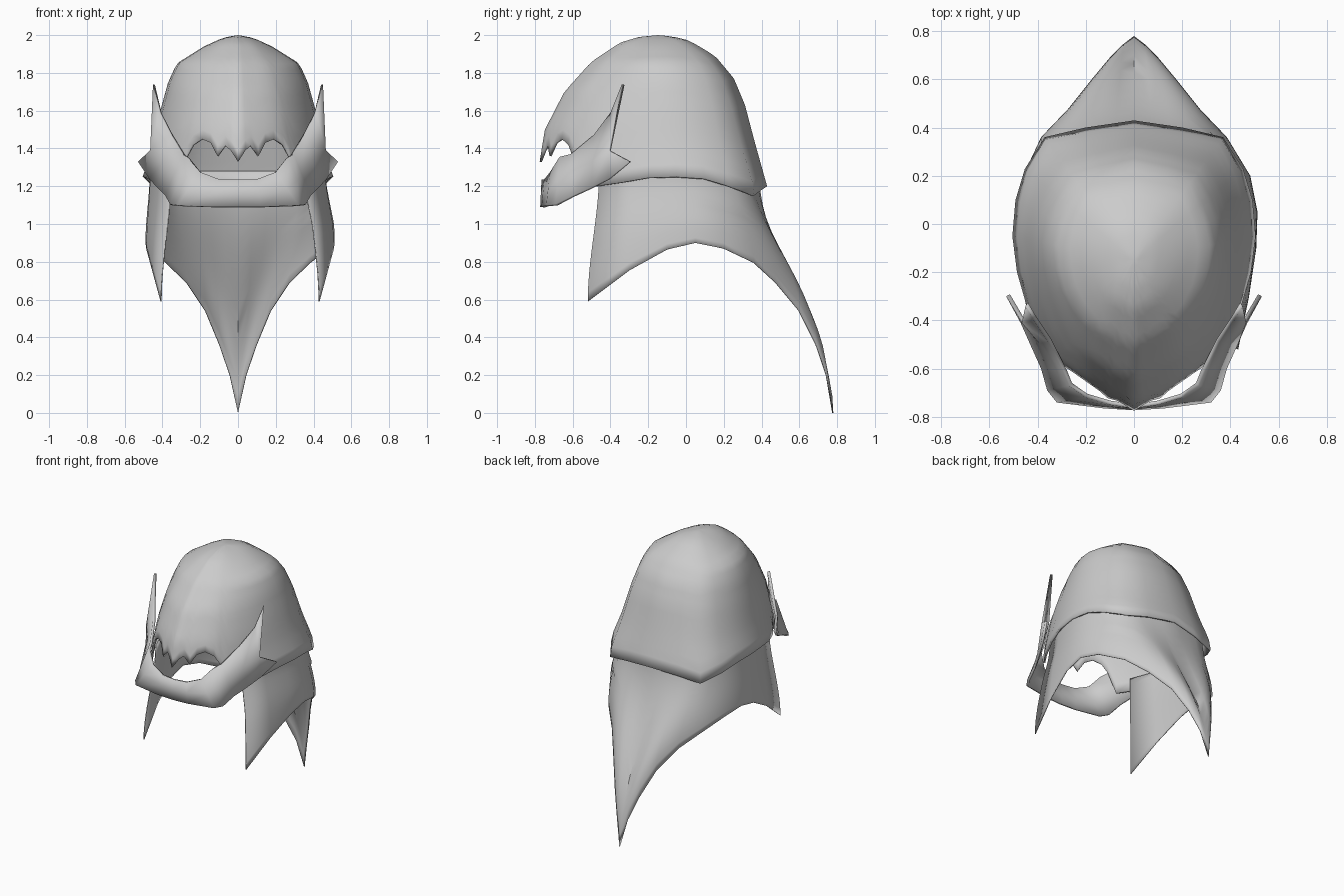
import bpy
import bmesh
from mathutils import Vector

old = bpy.data.objects.get("Cube")
if old:
    bpy.data.objects.remove(old, do_unlink=True)

grey = bpy.data.materials.new("helmet_grey")
grey.use_nodes = True
grey.diffuse_color = (0.6, 0.6, 0.6, 1)
grey.node_tree.nodes["Principled BSDF"].inputs["Base Color"].default_value = (0.6, 0.6, 0.6, 1)


def both_sides(half):
    """Extend columns that start or end on x = 0 to the other side."""
    def flip(col):
        return [Vector((-p.x, p.y, p.z)) for p in col]
    if abs(half[0][-1].x) < 0.001:
        return [flip(c) for c in reversed(half[1:])] + half
    return half + [flip(c) for c in reversed(half[:-1])]


def loft(name, columns, thickness, angle):
    """Skin neighbouring columns of points, then thicken the sheet inwards."""
    bm = bmesh.new()
    grid = [[bm.verts.new(p) for p in col] for col in columns]
    for a, b in zip(grid, grid[1:]):
        for i in range(len(a) - 1):
            bm.faces.new((a[i], b[i], b[i + 1], a[i + 1]))
    bmesh.ops.remove_doubles(bm, verts=bm.verts, dist=0.0005)
    bmesh.ops.recalc_face_normals(bm, faces=bm.faces)
    # Make the sheet face away from the head
    centre = Vector((0, -0.1, 1.2))
    if sum(f.normal.dot(f.calc_center_median() - centre) * f.calc_area() for f in bm.faces) < 0:
        bmesh.ops.reverse_faces(bm, faces=bm.faces)
    mesh = bpy.data.meshes.new(name)
    bm.to_mesh(mesh)
    bm.free()
    obj = bpy.data.objects.new(name, mesh)
    bpy.context.collection.objects.link(obj)
    mesh.materials.append(grey)
    solid = obj.modifiers.new("thickness", "SOLIDIFY")
    solid.thickness = thickness
    solid.offset = -1
    bpy.ops.object.select_all(action="DESELECT")
    obj.select_set(True)
    bpy.context.view_layer.objects.active = obj
    bpy.ops.object.shade_smooth_by_angle(angle=angle)


def sample(profile, z):
    for (z0, f0), (z1, f1) in zip(profile, profile[1:]):
        if z >= z1:
            return f0 + (f1 - f0) * (z0 - z) / (z0 - z1)
    return profile[-1][1]


# Dome: outward reach by height, blended between front, side and back
FRONT = [(2, 0), (1.99, .16), (1.96, .32), (1.86, .56), (1.7, .79), (1.5, .955), (1.33, 1)]
SIDE = [(2, 0), (1.985, .16), (1.94, .36), (1.85, .65), (1.75, .74), (1.6, .82), (1.4, .91), (1.25, 1)]
BACK = [(2, 0), (1.993, .14), (1.97, .29), (1.89, .52), (1.77, .69), (1.63, .79), (1.43, .88), (1.18, 1)]
# Rim from the toothed brow to the back point
RIM = [(0, -.775, 1.33), (.04, -.76, 1.39), (.07, -.747, 1.415), (.11, -.728, 1.36),
       (.15, -.708, 1.43), (.2, -.68, 1.45), (.25, -.643, 1.42), (.28, -.612, 1.36),
       (.32, -.565, 1.2), (.38, -.475, 1.2), (.445, -.34, 1.22), (.485, -.2, 1.245),
       (.505, -.05, 1.25), (.495, .1, 1.24), (.455, .23, 1.2), (.37, .36, 1.15),
       (.2, .4, 1.18), (0, .435, 1.2)]
ROWS = 20
half = []
for x, y, low in RIM:
    reach = Vector((x, y + 0.15))
    c = reach.normalized().y
    column = []
    for i in range(ROWS + 1):
        z = 2 - (2 - low) * (i / ROWS) ** 1.8
        f = sample(FRONT if c < 0 else BACK, z) * c * c + sample(SIDE, z) * (1 - c * c)
        # Soften the back corners at shoulder height
        if c > 0:
            f -= 1.2 * c * c * (1 - c * c) * f * f * (1 - f)
        column.append(Vector((reach.x * f, reach.y * f - 0.15, z)))
    half.append(column)
loft("helmet_dome", both_sides(half), 0.012, 1.0)

# Visor: lower edge and upper edge, sweeping back into pointed wings
VISOR = [((0, -.772, 1.09), (0, -.765, 1.235)), ((.12, -.765, 1.09), (.1, -.75, 1.237)),
         ((.32, -.74, 1.1), (.2, -.72, 1.275)), ((.36, -.69, 1.105), (.27, -.67, 1.355)),
         ((.385, -.6, 1.15), (.295, -.61, 1.37)), ((.43, -.5, 1.195), (.355, -.49, 1.47)),
         ((.47, -.41, 1.24), (.415, -.4, 1.59))]
half = []
for low, top in VISOR:
    low, top = Vector(low), Vector(top)
    half.append([low, low.lerp(top, 0.5), top])
notch = Vector((.465, -.41, 1.39))
half[-1][1] = notch
half.append([Vector((.53, -.3, 1.33)), notch.copy(), Vector((.45, -.34, 1.74))])
loft("winged_visor", both_sides(half), 0.018, 0.5)

# Neck guard: top edge tucked inside the rim, bottom edge falling to a tail
GUARD = [((.355, -.46), (.41, -.52, .59)), ((.42, -.29), (.455, -.3, .755)),
         ((.465, -.1), (.485, -.1, .865)), ((.467, .05), (.49, .05, .9)),
         ((.435, .16), (.46, .2, .87)), ((.385, .25), (.385, .36, .795)),
         ((.33, .315), (.275, .475, .69)), ((.24, .345), (.175, .6, .54)),
         ((.16, .36), (.1, .69, .36)), ((.08, .375), (.045, .745, .2)),
         ((0, .385), (0, .78, 0))]
TOP = 1.28
half = []
for (x, y), bottom in GUARD:
    column = []
    for i in range(15):
        t = i / 14
        s = t * t * (3 - 2 * t)
        column.append(Vector((x + (bottom[0] - x) * s, y + (bottom[1] - y) * s,
                              TOP + (bottom[2] - TOP) * t)))
    half.append(column)
columns = both_sides(half)
# The left cheek flap hangs slightly wider
for column in columns:
    for p in column:
        if p.x > 0.3 and p.y < 0.3 and p.z < 1.2:
            p.x += 0.022 * min(1, (1.2 - p.z) / 0.2)
loft("neck_guard", columns, 0.006, 0.9)
